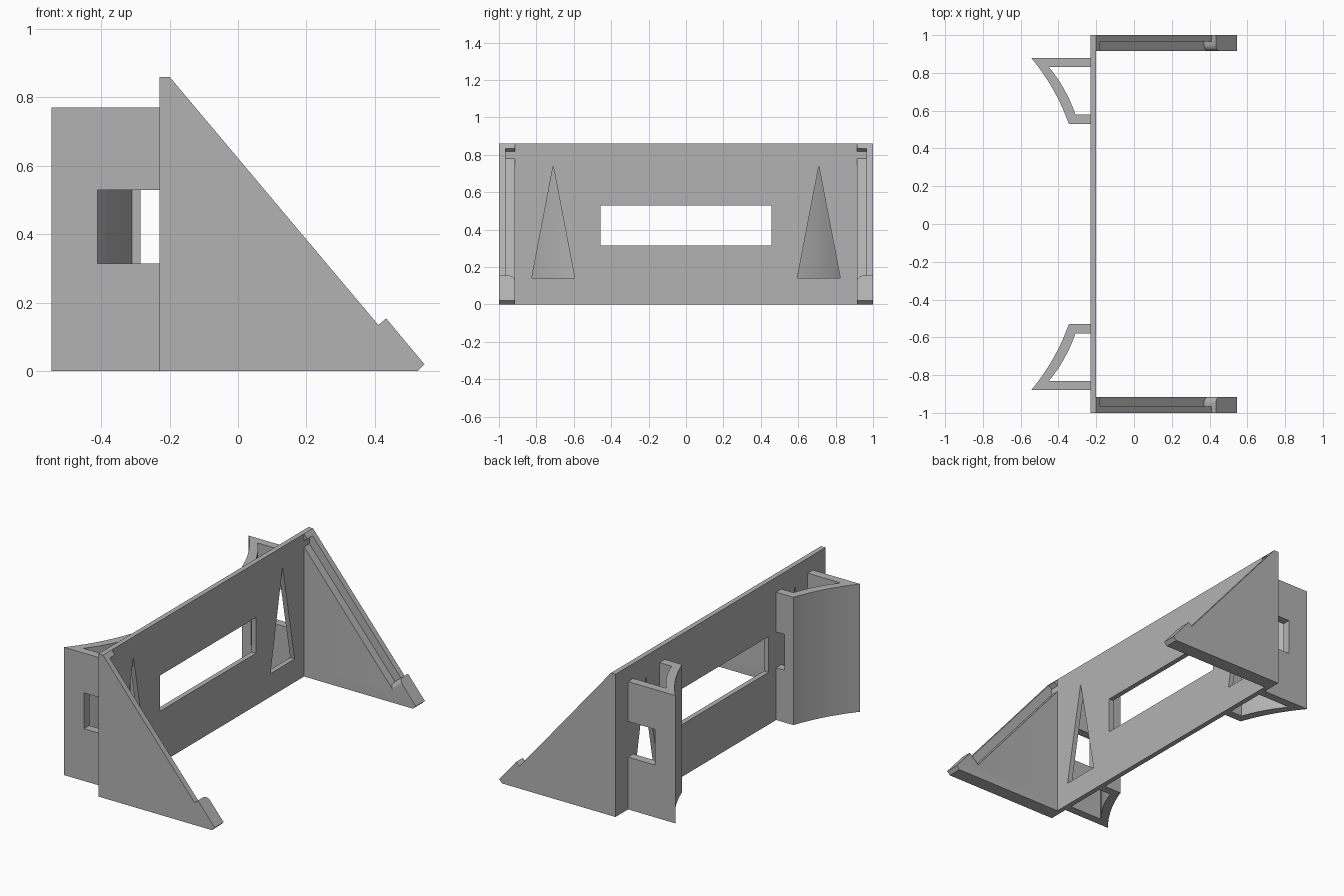
import bpy, bmesh, math
from mathutils import Vector

cube = bpy.data.objects.get("Cube")
if cube:
    bpy.data.objects.remove(cube, do_unlink=True)

grey = bpy.data.materials.new("plain grey")
grey.use_nodes = True
color = (0.45, 0.45, 0.45, 1)
grey.diffuse_color = color
grey.node_tree.nodes["Principled BSDF"].inputs["Base Color"].default_value = color


def prism(name, points, sweep):
    """Extrude a planar outline along a vector."""
    bm = bmesh.new()
    face = bm.faces.new([bm.verts.new(p) for p in points])
    new = bmesh.ops.extrude_face_region(bm, geom=[face])["geom"]
    bmesh.ops.translate(bm, vec=Vector(sweep),
                        verts=[v for v in new if isinstance(v, bmesh.types.BMVert)])
    bmesh.ops.recalc_face_normals(bm, faces=bm.faces)
    mesh = bpy.data.meshes.new(name)
    bm.to_mesh(mesh)
    bm.free()
    mesh.materials.append(grey)
    obj = bpy.data.objects.new(name, mesh)
    bpy.context.collection.objects.link(obj)
    return obj


def box(name, x, y, z):
    return prism(name, [(x[0], y[0], z[0]), (x[1], y[0], z[0]),
                        (x[1], y[1], z[0]), (x[0], y[1], z[0])], (0, 0, z[1] - z[0]))


def activate(obj):
    bpy.ops.object.select_all(action='DESELECT')
    obj.select_set(True)
    bpy.context.view_layer.objects.active = obj


def combine(obj, other, operation):
    """Apply a boolean and remove the helper."""
    activate(obj)
    mod = obj.modifiers.new("combine", 'BOOLEAN')
    mod.operation, mod.solver, mod.object = operation, 'EXACT', other
    bpy.ops.object.modifier_apply(modifier=mod.name)
    bpy.data.objects.remove(other, do_unlink=True)


def mirror_y(obj):
    activate(obj)
    mod = obj.modifiers.new("mirror", 'MIRROR')
    mod.use_axis = (False, True, False)
    mod.use_mirror_merge = False
    bpy.ops.object.modifier_apply(modifier=mod.name)


def arc(a, b, bulge, steps=16):
    """Shallow bow between two plan points, pushed sideways by bulge."""
    a, b = Vector(a), Vector(b)
    side = Vector((a.y - b.y, b.x - a.x)).normalized()
    return [a.lerp(b, i / steps) + side * bulge * (1 - (2 * i / steps - 1) ** 2)
            for i in range(steps + 1)]


# Main plate with a wide slot and two tall triangular holes
plate = box("support_frame", (-0.23, -0.2), (-1, 1), (0, 0.86))
combine(plate, box("slot_cutter", (-0.3, -0.1), (-0.457, 0.457), (0.315, 0.53)), 'DIFFERENCE')
for s in (-1, 1):
    tri = [(-0.3, s * 0.71 - 0.115, 0.14), (-0.3, s * 0.71 + 0.115, 0.14), (-0.3, s * 0.71, 0.74)]
    combine(plate, prism("triangle_cutter", tri, (0.2, 0, 0)), 'DIFFERENCE')

# Triangular end panel with a stop tooth at the foot of the slope
profile = [(-0.215, 0), (0.525, 0), (0.545, 0.02), (0.433, 0.154),
           (0.41, 0.135), (-0.2, 0.86), (-0.215, 0.86)]
panel = prism("end_panel", [(x, 0.915, z) for x, z in profile], (0, 0.085, 0))

# Rebate along the inner side of the slope, rounded where it meets the tooth
top, foot = Vector((-0.2, 0, 0.86)), Vector((0.41, 0, 0.135))
down = (foot - top).normalized()
normal = Vector((-down.z, 0, down.x))
length, radius, inner, ledge = (foot - top).length, 0.035, 0.915, 0.965
outline = [(0.033, inner - 0.02), (0.033, ledge), (length, ledge)]
for i in range(9):
    t = math.pi / 2 * i / 8
    outline.append((length + radius * (1 - math.cos(t)), inner + radius * (1 - math.sin(t))))
outline.append((length + radius, inner - 0.02))
cutter = prism("rebate_cutter", [top + down * s + Vector((0, y, 0)) - normal * 0.051
                                 for s, y in outline], normal * 0.15)
combine(panel, cutter, 'DIFFERENCE')
mirror_y(panel)
combine(plate, panel, 'UNION')

# Hollow rear brackets with bowed outer wall and notched arms
plan = [Vector((-0.23, 0.88))]
plan += arc((-0.545, 0.88), (-0.345, 0.53), 0.018)
plan += [Vector((-0.23, 0.53)), Vector((-0.23, 0.58))]
plan += arc((-0.31, 0.58), (-0.45, 0.83), -0.013)
plan += [Vector((-0.23, 0.83))]
bracket = prism("rear_brackets", [(p.x, p.y, 0) for p in plan], (0, 0, 0.77))
for x, y in ((-0.41, (0.82, 0.9)), (-0.285, (0.5, 0.6))):
    combine(bracket, box("notch_cutter", (x, -0.2), y, (0.315, 0.53)), 'DIFFERENCE')
mirror_y(bracket)

for obj in (plate, bracket):
    activate(obj)
    bpy.ops.object.shade_smooth_by_angle(angle=math.radians(25))
